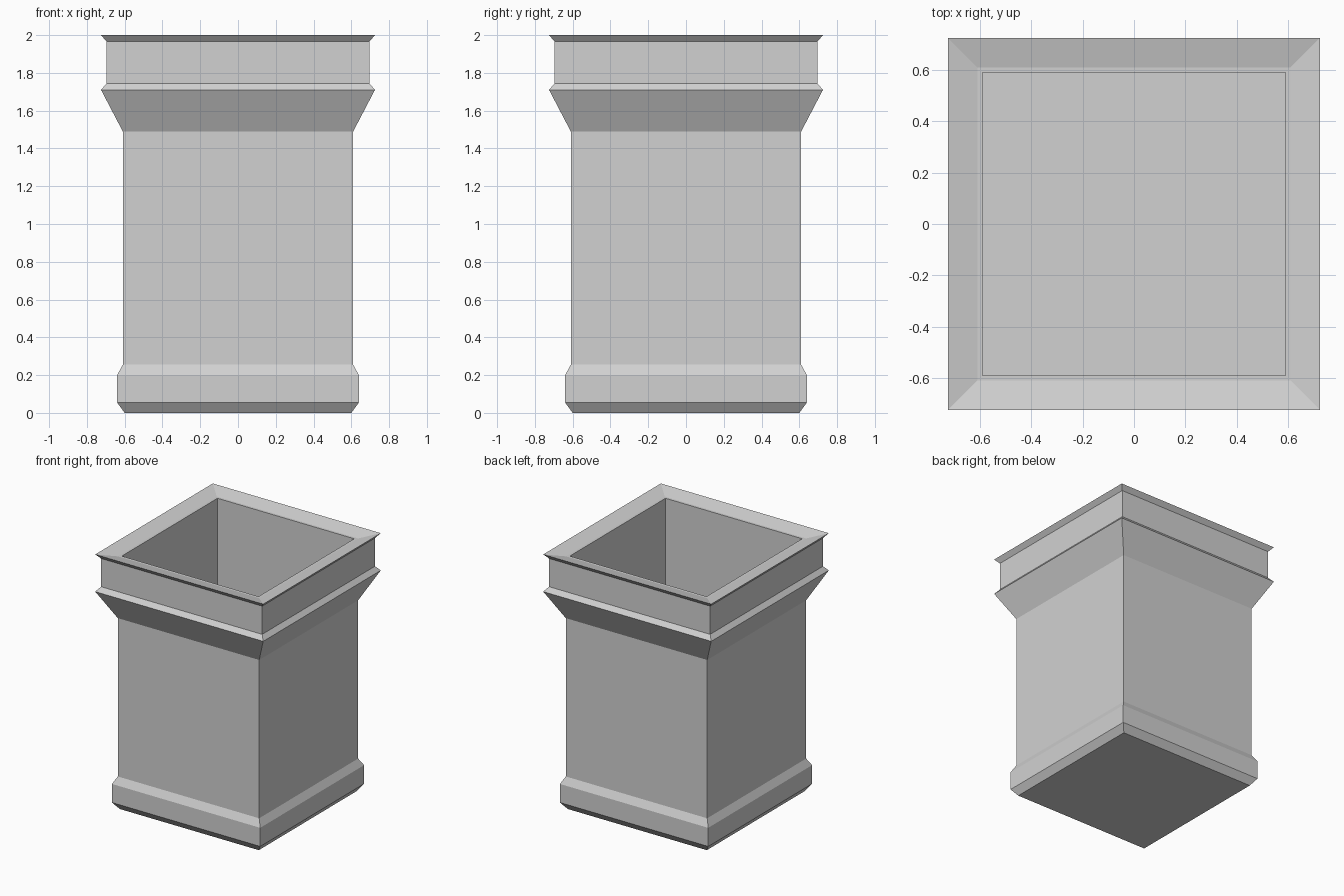
import bpy
import bmesh

cube = bpy.data.objects.get("Cube")
if cube:
    bpy.data.objects.remove(cube, do_unlink=True)

stone = bpy.data.materials.new("pale grey stone")
stone.use_nodes = True
colour = (0.64, 0.64, 0.64, 1)
stone.diffuse_color = colour
stone.node_tree.nodes["Principled BSDF"].inputs["Base Color"].default_value = colour

# Half width and height of each square ring, from the foot up and down the flue
profile = [
    (0.60, 0), (0.64, 0.055), (0.64, 0.20), (0.61, 0.255),   # plinth
    (0.61, 1.49), (0.725, 1.71), (0.695, 1.745),             # shaft and collar
    (0.695, 1.965), (0.725, 2.0),                            # neck and lip
    (0.61, 1.972), (0.59, 1.972), (0.59, 0.03),              # rim and hollow
]


def square_lathe(name, rings):
    """Skin a stack of square rings and cap both ends."""
    bm = bmesh.new()
    loops = [[bm.verts.new((sx * r, sy * r, z))
              for sx, sy in ((-1, -1), (1, -1), (1, 1), (-1, 1))]
             for r, z in rings]
    for low, high in zip(loops, loops[1:]):
        for i in range(4):
            j = (i + 1) % 4
            bm.faces.new((low[i], low[j], high[j], high[i]))
    bm.faces.new(loops[0][::-1])
    bm.faces.new(loops[-1])
    bmesh.ops.recalc_face_normals(bm, faces=bm.faces[:])
    mesh = bpy.data.meshes.new(name)
    bm.to_mesh(mesh)
    bm.free()
    mesh.materials.append(stone)
    obj = bpy.data.objects.new(name, mesh)
    bpy.context.collection.objects.link(obj)
    return obj


square_lathe("square_chimney_pot", profile)
